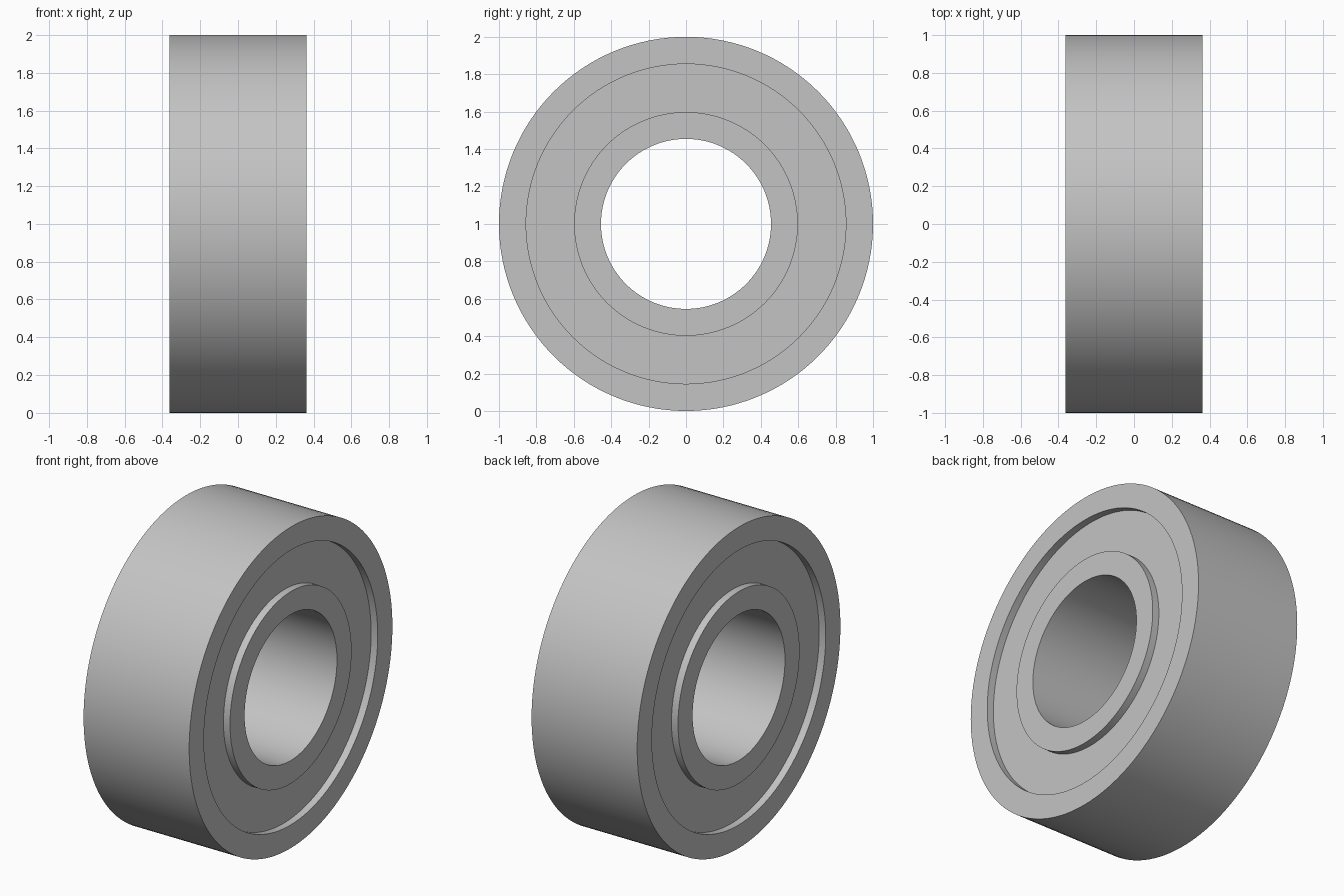
import bpy, math

cube = bpy.data.objects.get("Cube")
if cube:
    bpy.data.objects.remove(cube, do_unlink=True)

SEGMENTS = 128
HALF_WIDTH = 4 / 11
RECESS = 0.045      # how far the shields sit below the ring faces
OVERLAP = 0.01      # shields tuck into both rings

steel = bpy.data.materials.new("grey_steel")
steel.use_nodes = True
color = (0.55, 0.55, 0.55, 1)
steel.diffuse_color = color
steel.node_tree.nodes["Principled BSDF"].inputs["Base Color"].default_value = color


def ring(name, inner, outer, half):
    """Lathe a rectangular section around the x axis."""
    section = [(-half, inner), (half, inner), (half, outer), (-half, outer)]
    verts, faces = [], []
    for i in range(SEGMENTS):
        a = 2 * math.pi * i / SEGMENTS
        verts += [(x, r * math.sin(a), 1 + r * math.cos(a)) for x, r in section]
        j = (i + 1) % SEGMENTS
        for k in range(4):
            m = (k + 1) % 4
            faces.append((4 * i + k, 4 * j + k, 4 * j + m, 4 * i + m))
    mesh = bpy.data.meshes.new(name)
    mesh.from_pydata(verts, [], faces)
    mesh.materials.append(steel)
    obj = bpy.data.objects.new(name, mesh)
    bpy.context.collection.objects.link(obj)
    # Consistent outward normals, smooth walls and sharp rims
    bpy.ops.object.select_all(action='DESELECT')
    obj.select_set(True)
    bpy.context.view_layer.objects.active = obj
    bpy.ops.object.mode_set(mode='EDIT')
    bpy.ops.mesh.select_all(action='SELECT')
    bpy.ops.mesh.normals_make_consistent(inside=False)
    bpy.ops.object.mode_set(mode='OBJECT')
    bpy.ops.object.shade_smooth_by_angle(angle=math.radians(30))
    return obj


# Bearing races and the recessed shield between them
ring("outer_race", 0.855, 1.0, HALF_WIDTH)
ring("inner_race", 5 / 11, 0.598, HALF_WIDTH)
ring("shield", 0.598 - OVERLAP, 0.855 + OVERLAP, HALF_WIDTH - RECESS)
